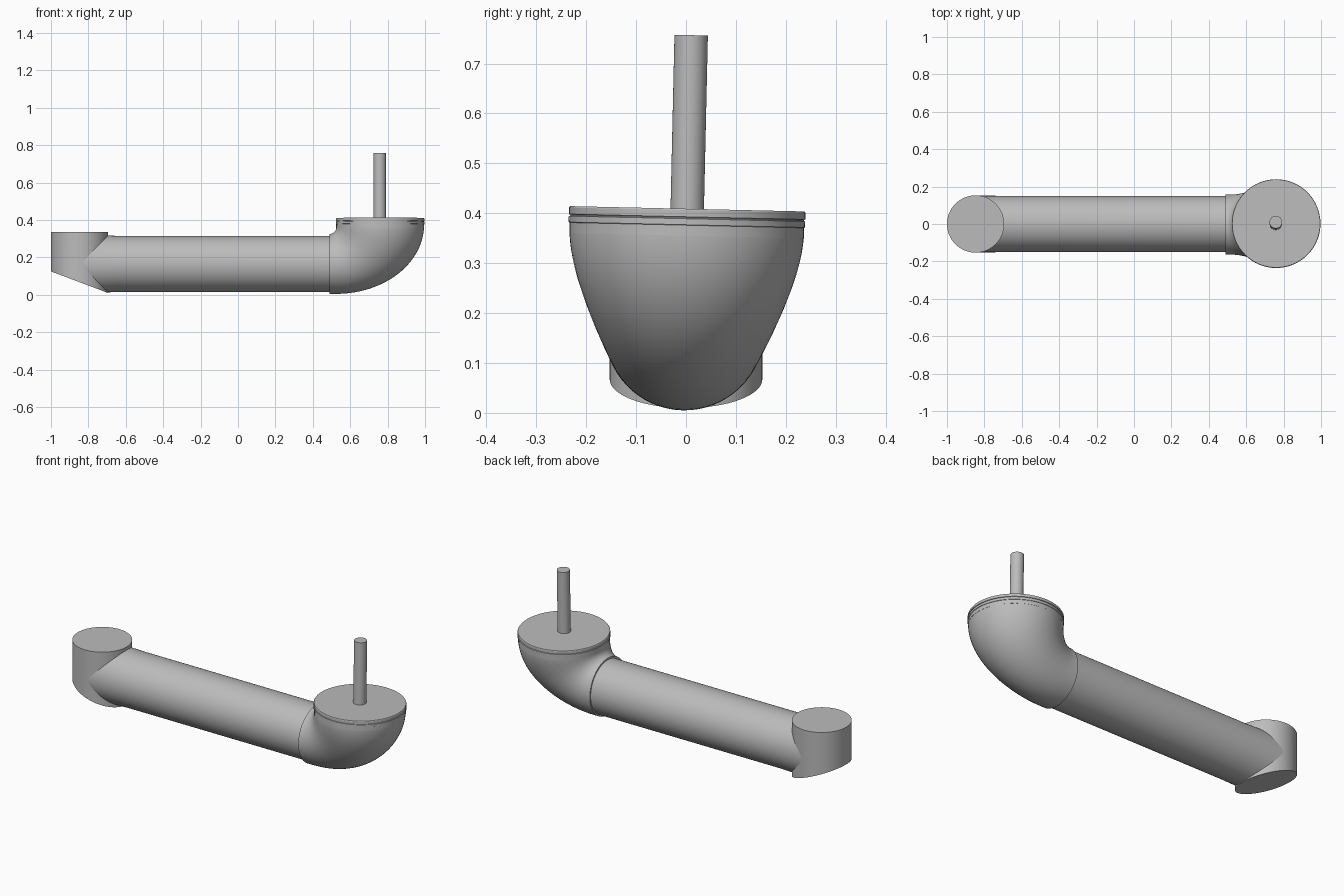
import bpy, bmesh
from math import sin, cos, pi, sqrt, radians
from mathutils import Matrix, Vector

if "Cube" in bpy.data.objects:
    bpy.data.objects.remove(bpy.data.objects["Cube"], do_unlink=True)

grey = bpy.data.materials.new("plain grey")
grey.use_nodes = True
grey.diffuse_color = (0.5, 0.5, 0.5, 1)
grey.node_tree.nodes["Principled BSDF"].inputs["Base Color"].default_value = (0.5, 0.5, 0.5, 1)

SIDES = 64
ANGLES = [2 * pi * i / SIDES for i in range(SIDES)]


def loft(name, rings, lean=None):
    """Skin a list of rings, cap both ends and shade smooth with sharp edges."""
    bm = bmesh.new()
    loops = [[bm.verts.new(p) for p in ring] for ring in rings]
    for a, b in zip(loops, loops[1:]):
        for i in range(SIDES):
            j = (i + 1) % SIDES
            bm.faces.new((a[i], a[j], b[j], b[i]))
    bm.faces.new(loops[0][::-1])
    bm.faces.new(loops[-1])
    bmesh.ops.recalc_face_normals(bm, faces=bm.faces)
    if lean:
        bm.transform(lean)
    mesh = bpy.data.meshes.new(name)
    bm.to_mesh(mesh)
    bm.free()
    mesh.materials.append(grey)
    obj = bpy.data.objects.new(name, mesh)
    bpy.context.collection.objects.link(obj)
    bpy.ops.object.select_all(action='DESELECT')
    obj.select_set(True)
    bpy.context.view_layer.objects.active = obj
    bpy.ops.object.shade_smooth_by_angle(angle=radians(30))
    return obj


def flat_ring(x, z, r):
    return [Vector((x + r * cos(a), r * sin(a), z)) for a in ANGLES]


def upright_ring(x, z, r):
    return [Vector((x, r * cos(a), z + r * sin(a))) for a in ANGLES]


# Vertical end socket with a slanted underside
SX, SR = -0.847, 0.153
top = flat_ring(SX, 0.335, SR)
bottom = [Vector((p.x, p.y, 0.125 - 0.377 * (p.x + 1))) for p in top]
loft("end_socket", [bottom, top])

# Main pipe, with a slight flare that is mitred into the socket
PZ = 0.165
mitre = upright_ring(SX, PZ, 0.152)
for p in mitre:
    p.x = SX + sqrt(max(0, SR ** 2 - p.y ** 2)) - 0.004
loft("main_pipe", [mitre, upright_ring(-0.64, PZ, 0.15), upright_ring(0.5, PZ, 0.15)])

# The elbow, lid and rod lean slightly towards the back
lean = (Matrix.Translation((0, 0, 0.3)) @ Matrix.Rotation(radians(-1.3), 4, 'X')
        @ Matrix.Translation((0, 0, -0.3)))

# Elbow: sections turn from upright to flat while widening
CX, R = 0.76, 0.235
rings = [upright_ring(0.49, PZ, 0.16)]
STEPS = 28
for k in range(STEPS + 1):
    t = pi / 2 * k / STEPS
    inner = Vector((0.49 + 0.035 * sin(t), 0, 0.36 - 0.035 * cos(t)))
    outer = Vector((0.525 + 0.47 * sin(t), 0, 0.375 - 0.37 * cos(t)))
    s = k / STEPS
    width = 0.16 + (R - 0.16) * s * s * (3 - 2 * s)
    mid, half = (inner + outer) / 2, (inner - outer) / 2
    rings.append([mid + half * sin(a) + Vector((0, width * cos(a), 0)) for a in ANGLES])
loft("elbow", rings, lean)

# Rim with a fine groove, and the lid above it
loft("rim", [flat_ring(CX, z, r) for z, r in
             ((0.355, R), (0.376, R), (0.377, 0.237), (0.389, 0.237), (0.39, 0.234),
              (0.393, 0.234))], lean)
loft("lid", [flat_ring(CX, z, r) for z, r in
             ((0.392, 0.234), (0.393, 0.237), (0.406, 0.237), (0.409, 0.235))], lean)

# Thin upright rod
loft("rod", [flat_ring(CX - 0.002, z, 0.0335) for z in (0.4, 0.757)], lean)
